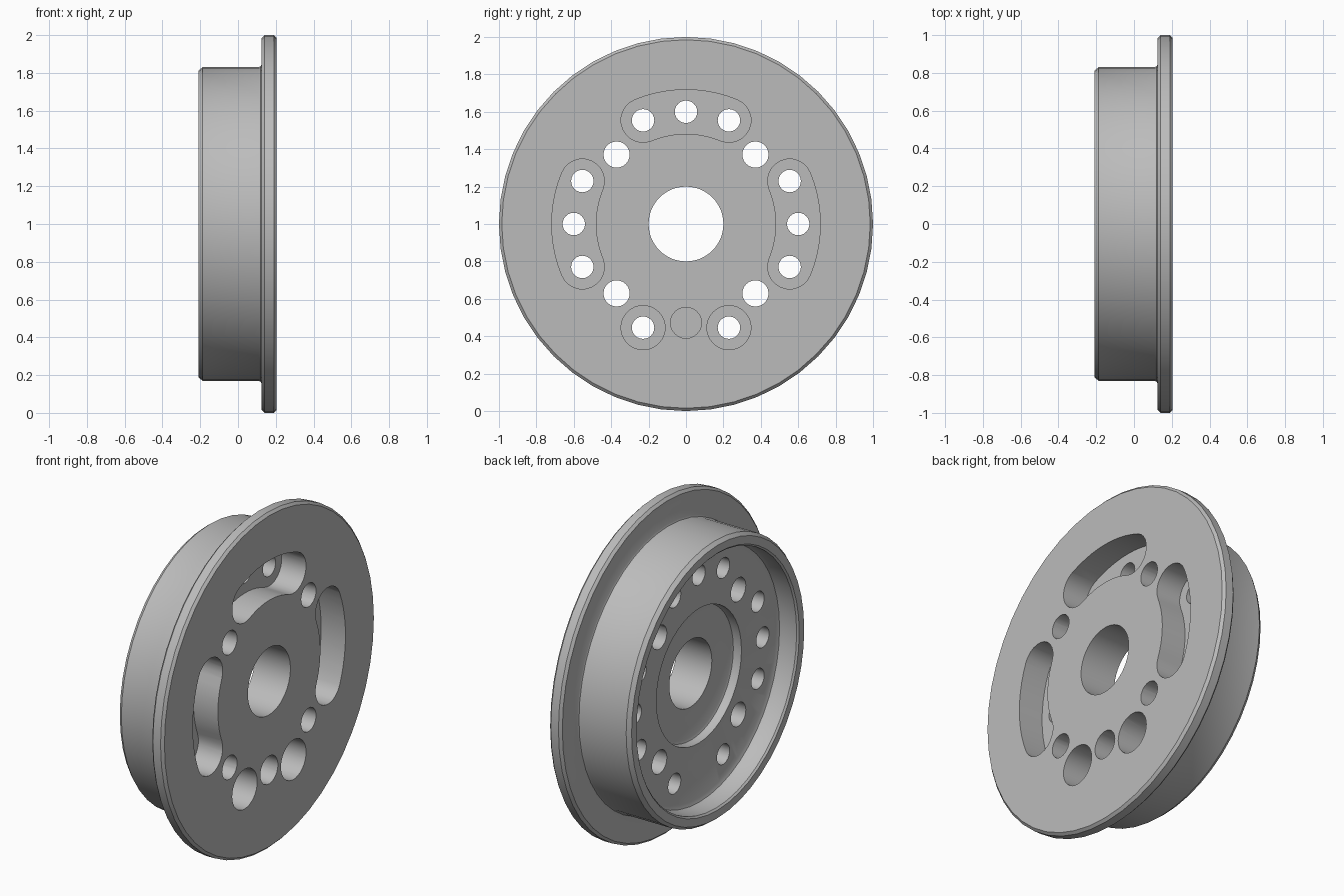
import bpy, bmesh, math
from mathutils import Matrix, Vector

if "Cube" in bpy.data.objects:
    bpy.data.objects.remove(bpy.data.objects["Cube"])

grey = bpy.data.materials.new("metal_grey")
grey.diffuse_color = (0.5, 0.5, 0.5, 1)
grey.use_nodes = True
grey.node_tree.nodes["Principled BSDF"].inputs["Base Color"].default_value = grey.diffuse_color


def make_object(name, bm):
    bmesh.ops.recalc_face_normals(bm, faces=bm.faces)
    mesh = bpy.data.meshes.new(name)
    bm.to_mesh(mesh)
    bm.free()
    mesh.materials.append(grey)
    obj = bpy.data.objects.new(name, mesh)
    bpy.context.collection.objects.link(obj)
    return obj


def revolve(name, profile, steps):
    """Turn a closed (x, radius) profile around the x axis."""
    bm = bmesh.new()
    rings = []
    for i in range(steps):
        rot = Matrix.Rotation(2 * math.pi * i / steps, 3, 'X')
        rings.append([bm.verts.new(rot @ Vector((x, 0, r))) for x, r in profile])
    n = len(profile)
    for i in range(steps):
        a, b = rings[i], rings[(i + 1) % steps]
        for j in range(n):
            k = (j + 1) % n
            bm.faces.new((a[j], a[k], b[k], b[j]))
    return make_object(name, bm)


def prism(bm, outline, x0, x1):
    """Extrude a (y, z) outline along x."""
    base = bm.faces.new([bm.verts.new((x0, y, z)) for y, z in outline])
    ext = bmesh.ops.extrude_face_region(bm, geom=[base])
    moved = [v for v in ext['geom'] if isinstance(v, bmesh.types.BMVert)]
    bmesh.ops.translate(bm, verts=moved, vec=(x1 - x0, 0, 0))


def arc(cy, cz, r, a0, a1, n):
    """Points on an arc, angles in degrees."""
    return [(cy + r * math.cos(math.radians(a0 + (a1 - a0) * i / n)),
             cz + r * math.sin(math.radians(a0 + (a1 - a0) * i / n))) for i in range(n + 1)]


def polar(r, deg):
    return r * math.cos(math.radians(deg)), r * math.sin(math.radians(deg))


def circle(r, deg, radius, n=24):
    return arc(*polar(r, deg), radius, 0, 360, n)[:-1]


def slot(mid, r, half):
    """Curved slot around the axis, with round ends."""
    a0, a1 = mid - half, mid + half
    return (arc(0, 0, 0.6 + r, a0, a1, 10)
            + arc(*polar(0.6, a1), r, a1, a1 + 180, 12)[1:]
            + arc(0, 0, 0.6 - r, a1, a0, 10)[1:]
            + arc(*polar(0.6, a0), r, a0 + 180, a0 + 360, 12)[1:-1])


def cut(body, name, outlines, x0, x1):
    bm = bmesh.new()
    for o in outlines:
        prism(bm, o, x0, x1)
    cutter = make_object(name, bm)
    cutter.hide_render = True
    mod = body.modifiers.new(name, 'BOOLEAN')
    mod.object = cutter
    mod.operation = 'DIFFERENCE'
    mod.solver = 'EXACT'
    bpy.context.view_layer.objects.active = body
    bpy.ops.object.modifier_apply(modifier=name)
    bpy.data.objects.remove(cutter)


# Turned body: flange, drum, hollow back, hub recess and centre bore
profile = [
    (0.205, 0.2), (0.205, 0.985), (0.19, 1.0), (0.14, 1.0), (0.125, 0.985),
    (0.125, 0.845), (0.12, 0.835), (0.11, 0.83),
    (-0.187, 0.83), (-0.21, 0.812), (-0.21, 0.765), (-0.2, 0.755),
    (-0.115, 0.755), (-0.094, 0.746), (-0.085, 0.725),
    (-0.085, 0.4), (-0.05, 0.4), (-0.036, 0.394), (-0.03, 0.38), (-0.03, 0.2),
]
body = revolve("flanged_wheel_hub", profile, 48)

# Curved pockets, lower counterbores and blind hole in the outer face
low = [-90 - 22.5, -90 + 22.5]
pockets = [slot(a, 0.118, 22.5) for a in (0, 90, 180)]
pockets += [circle(0.6, a, 0.118, 32) for a in low]
pockets.append(circle(0.528, -90, 0.083))
cut(body, "pocket_cutter", pockets, 0.045, 0.4)

# Bolt holes right through the plate
holes = [circle(0.6, a + d, 0.06) for a in (0, 90, 180) for d in (-22.5, 0, 22.5)]
holes += [circle(0.6, a, 0.06) for a in low]
holes += [circle(0.525, a, 0.07) for a in (45, 135, 225, 315)]
cut(body, "bolt_hole_cutter", holes, -0.3, 0.4)

# Stand on the ground, smooth the round walls
body.data.transform(Matrix.Translation((0, 0, 1)))
body.select_set(True)
bpy.context.view_layer.objects.active = body
bpy.ops.object.shade_smooth_by_angle(angle=math.radians(30))
